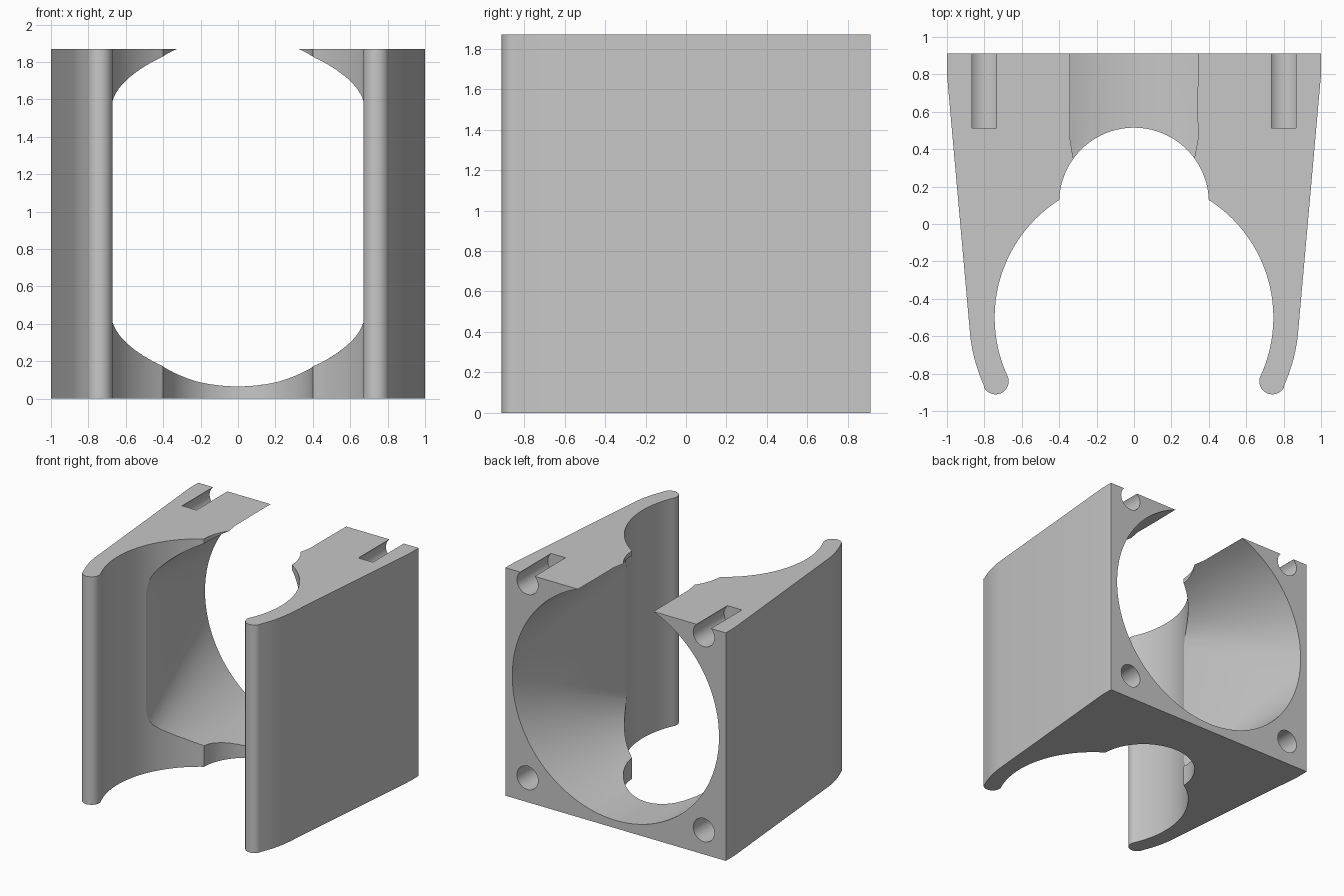
import bpy, bmesh
from math import sin, cos, pi, radians, copysign

cube = bpy.data.objects.get("Cube")
if cube:
    bpy.data.objects.remove(cube, do_unlink=True)

HEIGHT, BACK = 1.87, 0.912

grey = bpy.data.materials.new("plain grey")
grey.use_nodes = True
colour = (0.57, 0.57, 0.57, 1)
grey.diffuse_color = colour
grey.node_tree.nodes["Principled BSDF"].inputs["Base Color"].default_value = colour


def loft(name, rings):
    """Solid through matching rings of points, capped at both ends."""
    bm = bmesh.new()
    loops = [[bm.verts.new(p) for p in ring] for ring in rings]
    n = len(loops[0])
    for a, b in zip(loops, loops[1:]):
        for i in range(n):
            j = (i + 1) % n
            bm.faces.new((a[i], a[j], b[j], b[i]))
    bm.faces.new(loops[0])
    bm.faces.new(loops[-1])
    bmesh.ops.recalc_face_normals(bm, faces=bm.faces)
    mesh = bpy.data.meshes.new(name)
    bm.to_mesh(mesh)
    bm.free()
    mesh.materials.append(grey)
    obj = bpy.data.objects.new(name, mesh)
    bpy.context.collection.objects.link(obj)
    return obj


def arc(cx, cy, r, start, end, n):
    angles = [radians(start + (end - start) * i / n) for i in range(n + 1)]
    return [(cx + r * cos(a), cy + r * sin(a)) for a in angles]


# Plan outline of one half: back corner, tapered side, rounded tip, round seat, notch
half = [(1, BACK), (1, 0.8)]
half += arc(0, -0.5, 0.881, -6, -24, 8)
half += arc(0.74, -0.841, 0.07, -30, -200, 16)
half += arc(0, -0.5, 0.745, -24, 57.5, 40)
half += arc(0, 0.115, 0.4, 2, 90, 24)
outline = half + [(-x, y) for x, y in reversed(half[:-1])]
body = loft("duct_clip_body", [[(x, y, z) for x, y in outline] for z in (0, HEIGHT)])


# Air duct: round at the back, blending into a narrower straight-sided opening
def section(y, a, b, straight=0.0, power=2.0, n=128):
    ring = []
    for i in range(n):
        t = 2 * pi * (i + 0.5) / n
        c, s = cos(t), sin(t)
        x = a * copysign(abs(c) ** (2 / power), c)
        z = b * copysign(abs(s) ** (2 / power), s) + copysign(straight, s)
        ring.append((x, y, 1 + z))
    return ring


cutters = [loft("duct_cutter", [
    section(BACK + 0.1, 0.938, 0.935),
    section(BACK, 0.938, 0.935),
    section(0.45, 0.835, 0.745, straight=0.19),
    section(-0.2, 0.687, 0.4, straight=0.465, power=2.4),
    section(-0.4, 0.68, 0.4, straight=0.465, power=2.4)])]

# Blind screw holes at the four corners of the back
for x in (-0.8, 0.8):
    for z in (0.2, 1.8):
        circle = arc(x, z, 0.096, 0, 360, 32)[:-1]
        cutters.append(loft("screw_hole_cutter", [
            [(px, y, pz) for px, pz in circle] for y in (0.512, BACK + 0.1)]))

bpy.context.view_layer.objects.active = body
body.select_set(True)
for cutter in cutters:
    cut = body.modifiers.new("cut", 'BOOLEAN')
    cut.operation = 'DIFFERENCE'
    cut.solver = 'EXACT'
    cut.object = cutter
    bpy.ops.object.modifier_apply(modifier=cut.name)
    bpy.data.objects.remove(cutter, do_unlink=True)

bpy.ops.object.shade_smooth_by_angle(angle=radians(25))
